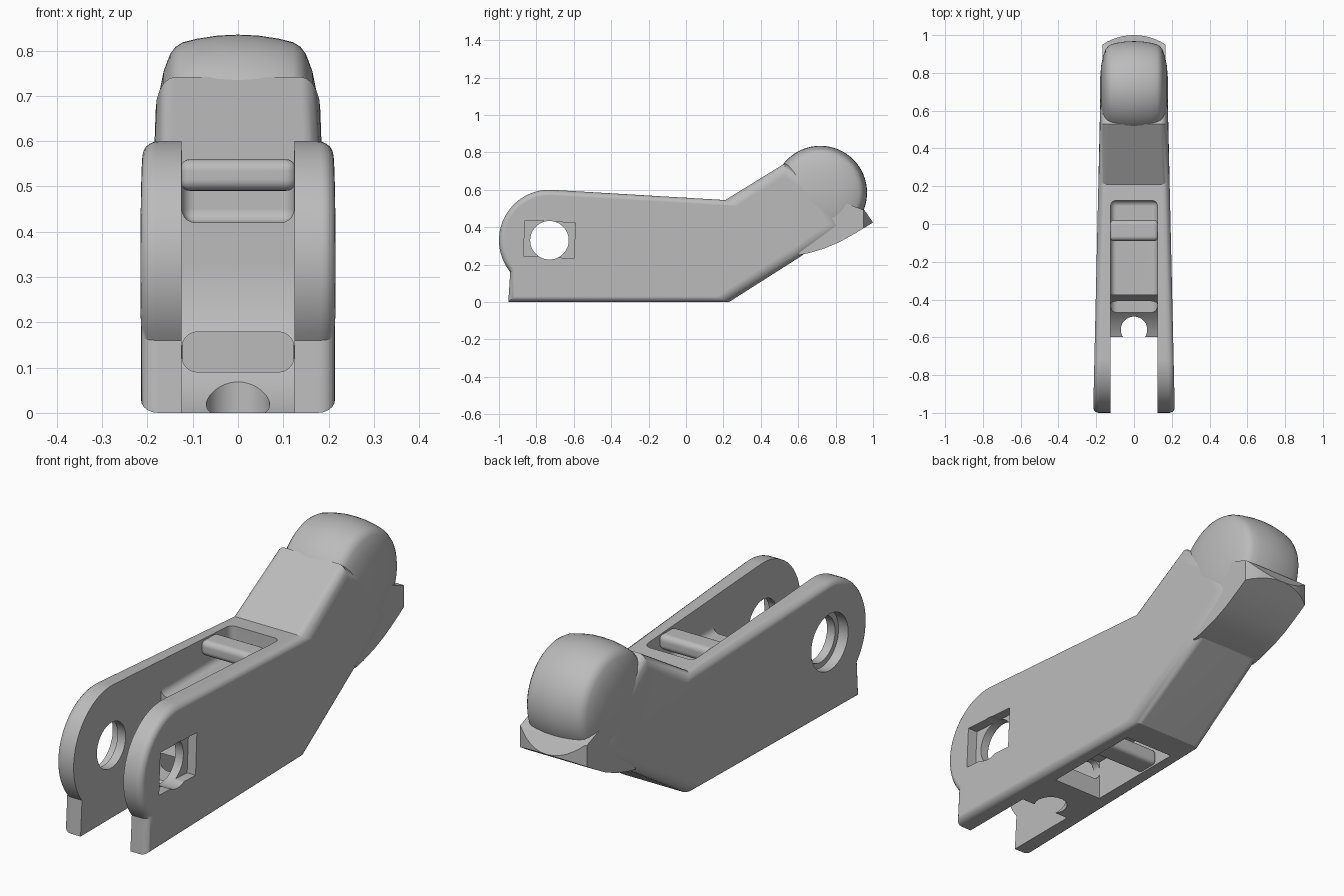
import bpy, bmesh
from math import sin, cos, radians, pi
from mathutils import Vector, Matrix

if "Cube" in bpy.data.objects:
    bpy.data.objects.remove(bpy.data.objects["Cube"], do_unlink=True)

grey = bpy.data.materials.new("plain grey")
grey.use_nodes = True
grey.diffuse_color = (0.5, 0.5, 0.5, 1)
grey.node_tree.nodes["Principled BSDF"].inputs["Base Color"].default_value = (0.5, 0.5, 0.5, 1)


def make(name, bm):
    bmesh.ops.recalc_face_normals(bm, faces=bm.faces)
    mesh = bpy.data.meshes.new(name)
    bm.to_mesh(mesh)
    bm.free()
    mesh.materials.append(grey)
    ob = bpy.data.objects.new(name, mesh)
    bpy.context.collection.objects.link(ob)
    return ob


def arc(cy, cz, r, a0, a1, n):
    steps = [radians(a0 + (a1 - a0) * i / n) for i in range(n + 1)]
    return [(cy + r * cos(a), cz + r * sin(a)) for a in steps]


def prism(name, points, half_width, rim_weight=lambda y: 1):
    """Side profile widened in x, with bevel weights on both rims."""
    bm = bmesh.new()
    weight = bm.edges.layers.float.new("bevel_weight_edge")
    rims = [[bm.verts.new((s * half_width(y), y, z)) for y, z in points] for s in (-1, 1)]
    for rim in rims:
        face = bm.faces.new(rim)
        for e in face.edges:
            e[weight] = rim_weight((e.verts[0].co.y + e.verts[1].co.y) / 2)
    a, b = rims
    for i in range(len(a)):
        j = (i + 1) % len(a)
        bm.faces.new((a[i], a[j], b[j], b[i]))
    return make(name, bm)


def box(name, lo, hi):
    bm = bmesh.new()
    lo, hi = Vector(lo), Vector(hi)
    size = hi - lo
    bmesh.ops.create_cube(bm, size=1, matrix=Matrix.Translation((lo + hi) / 2) @ Matrix.Diagonal((*size, 1)))
    return make(name, bm)


def cylinder(name, r, depth, at, axis):
    bm = bmesh.new()
    turn = Matrix.Rotation(pi / 2, 4, "Y") if axis == "X" else Matrix()
    bmesh.ops.create_cone(bm, cap_ends=True, segments=64, radius1=r, radius2=r, depth=depth,
                          matrix=Matrix.Translation(at) @ turn)
    return make(name, bm)


def bevel(ob, width, limit="ANGLE", segments=5):
    m = ob.modifiers.new("rounding", "BEVEL")
    m.width, m.segments, m.limit_method = width, segments, limit
    m.use_clamp_overlap = False
    return ob


def boolean(ob, other, operation="DIFFERENCE"):
    m = ob.modifiers.new("cut", "BOOLEAN")
    m.object, m.operation, m.solver = other, operation, "EXACT"
    other.hide_render = True
    other.hide_set(True)
    other.display_type = "WIRE"


def finish(ob):
    """Bake the modifiers, then shade smooth with sharp creases kept."""
    deps = bpy.context.evaluated_depsgraph_get()
    ob.data = bpy.data.meshes.new_from_object(ob.evaluated_get(deps))
    ob.modifiers.clear()
    bpy.ops.object.select_all(action="DESELECT")
    bpy.context.view_layer.objects.active = ob
    ob.select_set(True)
    bpy.ops.object.shade_smooth_by_angle(angle=radians(30))
    m = ob.modifiers.new("even shading", "WEIGHTED_NORMAL")
    m.keep_sharp = True


def taper(y):
    return 0.215 - 0.0226 * (y + 0.95)


# Main body: forked arms, middle and rising neck in one outline
outline = [(-0.95, 0), (0.23, 0), (0.6, 0.235), (0.84, 0.4), (0.72, 0.6), (0.53, 0.742), (0.21, 0.545)]
outline += arc(-0.73, 0.33, 0.27, 87, 219, 28)
body = prism("body", outline, taper, lambda y: 1 if y > 0.21 else 0.5)
bevel(body, 0.06, "WEIGHT")

# Gap between the arms, with a curved back wall
gap = arc(-0.73, 0.33, 0.355, -68.5, 0, 24)
gap += [(-0.375, 0.8), (-1.2, 0.8), (-1.2, -0.1), (-0.6, -0.1)]
cutters = [prism("arm_gap_cutter", gap, lambda y: 0.125)]

# Strap channels above and below, wire notch
cutters.append(bevel(box("top_channel_cutter", (-0.124, -0.46, 0.42), (0.124, 0.125, 0.8)), 0.03))
cutters.append(bevel(box("front_slot_cutter", (-0.124, -0.65, 0.09), (0.124, -0.28, 0.179)), 0.035))
cutters.append(box("bottom_channel_cutter", (-0.123, -0.38, -0.2), (0.123, 0.1, 0.18)))
cutters.append(cylinder("notch_cutter", 0.07, 0.5, (0, -0.56, 0), "Z"))

# Pivot hole, square nut recess on the left and round recess on the right
pivot = (0, -0.73, 0.33)
cutters.append(cylinder("pivot_cutter", 0.103, 1, pivot, "X"))
cutters.append(cylinder("round_recess_cutter", 0.128, 0.1, (-0.215, -0.73, 0.33), "X"))
recess = box("square_recess_cutter", (-0.05, -0.135, -0.095), (0.05, 0.135, 0.095))
recess.matrix_world = Matrix.Translation((0.215, -0.73, 0.335)) @ Matrix.Rotation(radians(-3), 4, "X")
cutters.append(recess)
for c in cutters:
    boolean(body, c)

# Strap bars across the two channels
top_bar = bevel(box("top_strap_bar", (-0.13, -0.09, 0.49), (0.13, 0.02, 0.56)), 0.025)
bottom_bar = bevel(box("bottom_strap_bar", (-0.13, -0.11, 0.003), (0.13, 0.0, 0.075)), 0.02)

# Rounded head turned around the cross axis
half = [(0.18, 0.0), (0.179, 0.06), (0.174, 0.12), (0.164, 0.17), (0.15, 0.207),
        (0.138, 0.223), (0.122, 0.233), (0.09, 0.241), (0.045, 0.248)]
section = half + [(0, 0.25)] + [(-x, r) for x, r in reversed(half)]
bm = bmesh.new()
verts = [bm.verts.new((x, 0.718, 0.585 + r)) for x, r in section]
edges = [bm.edges.new(pair) for pair in zip(verts, verts[1:])]
bmesh.ops.spin(bm, geom=verts + edges, cent=(0, 0.718, 0.585), axis=(1, 0, 0),
               angle=2 * pi, steps=64, use_merge=True)
bmesh.ops.remove_doubles(bm, verts=bm.verts, dist=0.0005)
head = make("head", bm)

# Flared lip under the head, rounded at its tip
lip_line = [(0.6, 0.25), (0.66, 0.262), (0.74, 0.286), (0.82, 0.32), (0.91, 0.37),
            (1.0, 0.425), (0.955, 0.49), (0.85, 0.53), (0.66, 0.38)]
lip = prism("lip", lip_line, lambda y: 0.168)
boolean(lip, cylinder("lip_tip_trim", 0.305, 2, (0, 0.695, 0.4), "Z"), "INTERSECT")

for part in (body, top_bar, bottom_bar, head, lip):
    finish(part)
for helper in [o for o in bpy.data.objects if "cutter" in o.name or "trim" in o.name]:
    bpy.data.objects.remove(helper, do_unlink=True)
